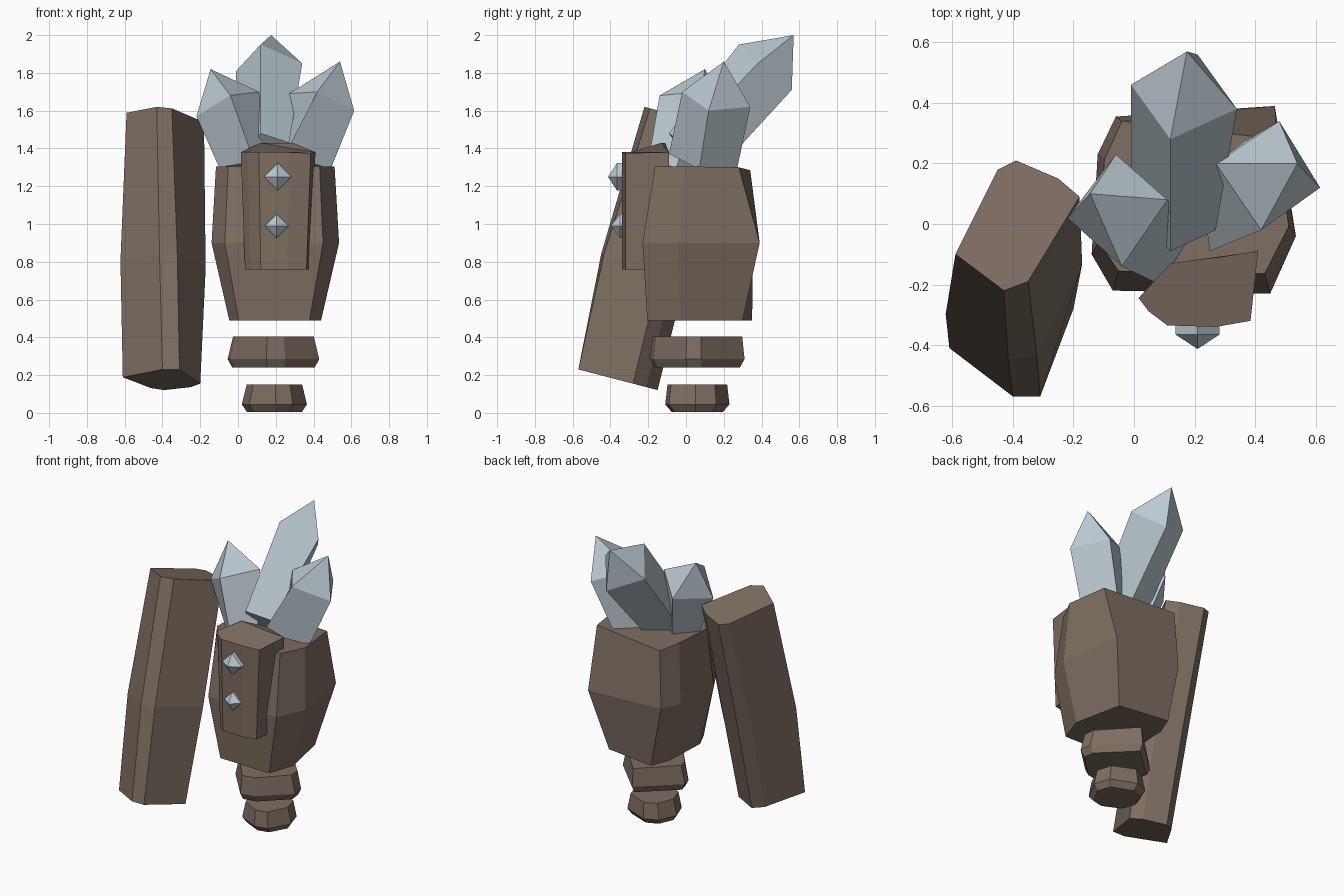
import bpy
import bmesh


def material(name, color):
    m = bpy.data.materials.new(name)
    m.diffuse_color = color
    return m


rock = material("rock", (0.205, 0.155, 0.12, 1))
crystal_blue = material("pale_crystal", (0.50, 0.59, 0.64, 1))


def loft(name, rings, mat, tip=None):
    """Join matching rings into a flat-faced solid, capped or ending in a tip."""
    bm = bmesh.new()
    loops = [[bm.verts.new(p) for p in ring] for ring in rings]
    n = len(loops[0])
    for low, high in zip(loops, loops[1:]):
        for i in range(n):
            j = (i + 1) % n
            bm.faces.new((low[i], low[j], high[j], high[i]))
    bm.faces.new(loops[0][::-1])
    if tip:
        t = bm.verts.new(tip)
        for i in range(n):
            bm.faces.new((loops[-1][i], loops[-1][(i + 1) % n], t))
    else:
        bm.faces.new(loops[-1])
    bmesh.ops.recalc_face_normals(bm, faces=bm.faces)
    mesh = bpy.data.meshes.new(name)
    bm.to_mesh(mesh)
    bm.free()
    mesh.materials.append(mat)
    obj = bpy.data.objects.new(name, mesh)
    bpy.context.collection.objects.link(obj)
    return obj


def ring(outline, center, sx, sy, z, dy=0):
    cx, cy = center
    return [(cx + (x - cx) * sx, cy + (y - cy) * sy + dy, z) for x, y in outline]


# Foot stones: squat polygons, widest just above the underside
foot = [(0.02, 0.07), (0.06, -0.04), (0.20, -0.11), (0.29, -0.09),
        (0.365, 0.05), (0.33, 0.16), (0.16, 0.23), (0.07, 0.19)]
c = (0.195, 0.06)
loft("lower_foot_stone", [ring(foot, c, 0.84, 0.80, 0.005), ring(foot, c, 1, 1, 0.045),
                          ring(foot, c, 0.85, 0.93, 0.15)], rock)
waist = [(-0.055, 0.09), (-0.04, 0.03), (0.15, -0.19), (0.25, -0.17),
         (0.43, 0.0), (0.42, 0.08), (0.19, 0.31)]
c = (0.19, 0.06)
loft("upper_foot_stone", [ring(waist, c, 0.9, 0.9, 0.24), ring(waist, c, 1, 1, 0.285),
                          ring(waist, c, 0.88, 0.95, 0.405)], rock)

# Main body boulder, broadest at mid height
body = [(-0.14, -0.10), (-0.07, -0.22), (0.39, -0.23), (0.45, -0.23),
        (0.535, -0.04), (0.465, 0.39), (-0.06, 0.355), (-0.12, 0.23)]
c = (0.195, 0.08)
bottom = ring(body, c, 0.72, 0.92, 0.49)
bottom[5:7] = [(0.37, 0.30, 0.49), (0.02, 0.35, 0.49)]
top = ring(body, c, 0.93, 0.82, 1.305, dy=0.01)
top[5:7] = [(0.475, 0.28, 1.30), (-0.04, 0.34, 1.285)]
loft("body", [bottom, ring(body, c, 1, 1, 0.90), top], rock)

# Chest slab with sloping top
chest = [(0.015, -0.245), (0.05, -0.29), (0.11, -0.335), (0.27, -0.34),
         (0.385, -0.32), (0.41, -0.09), (0.29, -0.11), (0.12, -0.13)]
heights = [1.38, 1.38, 1.38, 1.38, 1.375, 1.38, 1.43, 1.43]
loft("chest_slab", [ring(chest, (0.2, -0.34), 0.88, 1, 0.76),
                    [(x, y, z) for (x, y), z in zip(chest, heights)]], rock)

# Leaning slab arm: slanted ends with a slight bulge in between
arm_top = [(-0.59, -0.10), (-0.43, -0.22), (-0.35, -0.19), (-0.18, 0.09),
           (-0.25, 0.15), (-0.39, 0.21), (-0.45, 0.18)]
arm_low = [(-0.61, -0.41), (-0.40, -0.57), (-0.31, -0.57), (-0.20, -0.28),
           (-0.25, -0.21), (-0.39, -0.15), (-0.46, -0.19)]
high = [(x, y, 1.62 - 0.26 * (y + 0.22)) for x, y in arm_top]
low = [(x, y, 0.23 - 0.26 * (y + 0.57)) for x, y in arm_low]
mid = []
for a, b in zip(low, high):
    x, y, z = [0.56 * p + 0.44 * q for p, q in zip(a, b)]
    mid.append((-0.39 + (x + 0.39) * 1.1, -0.2 + (y + 0.2) * 1.06 - 0.02, z))
loft("arm_slab", [low, mid, high], rock)

# Large four-sided crystals: base ring, shoulder ring, tip
loft("back_crystal", [
    [(-0.01, 0.05, 1.30), (0.12, -0.09, 1.48), (0.27, -0.02, 1.43), (0.20, 0.12, 1.23)],
    [(-0.01, 0.46, 1.81), (0.12, 0.28, 1.95), (0.34, 0.38, 1.85), (0.21, 0.56, 1.71)],
], crystal_blue, (0.175, 0.57, 2.0))
loft("left_crystal", [
    [(-0.10, 0.00, 1.30), (0.085, -0.20, 1.33), (0.18, -0.05, 1.30), (0.02, 0.12, 1.27)],
    [(-0.22, 0.02, 1.57), (-0.04, -0.14, 1.68), (0.11, 0.08, 1.70), (-0.06, 0.23, 1.60)],
], crystal_blue, (-0.145, 0.10, 1.82))
loft("right_crystal", [
    [(0.22, 0.15, 1.30), (0.25, -0.09, 1.37), (0.49, 0.07, 1.29), (0.36, 0.27, 1.29)],
    [(0.27, 0.20, 1.69), (0.42, -0.02, 1.70), (0.615, 0.12, 1.60), (0.48, 0.34, 1.62)],
], crystal_blue, (0.54, 0.20, 1.86))

# Small diamond studs on the chest
for name, x, y, z, r in (("upper_stud", 0.21, -0.365, 1.25, 0.073),
                         ("lower_stud", 0.205, -0.35, 0.99, 0.063)):
    diamond = [(x - r, z), (x, z - r), (x + r, z), (x, z + r)]
    loft(name, [[(a, y + 0.05, b) for a, b in diamond], [(a, y, b) for a, b in diamond]],
         crystal_blue, (x, y - 0.048, z))
